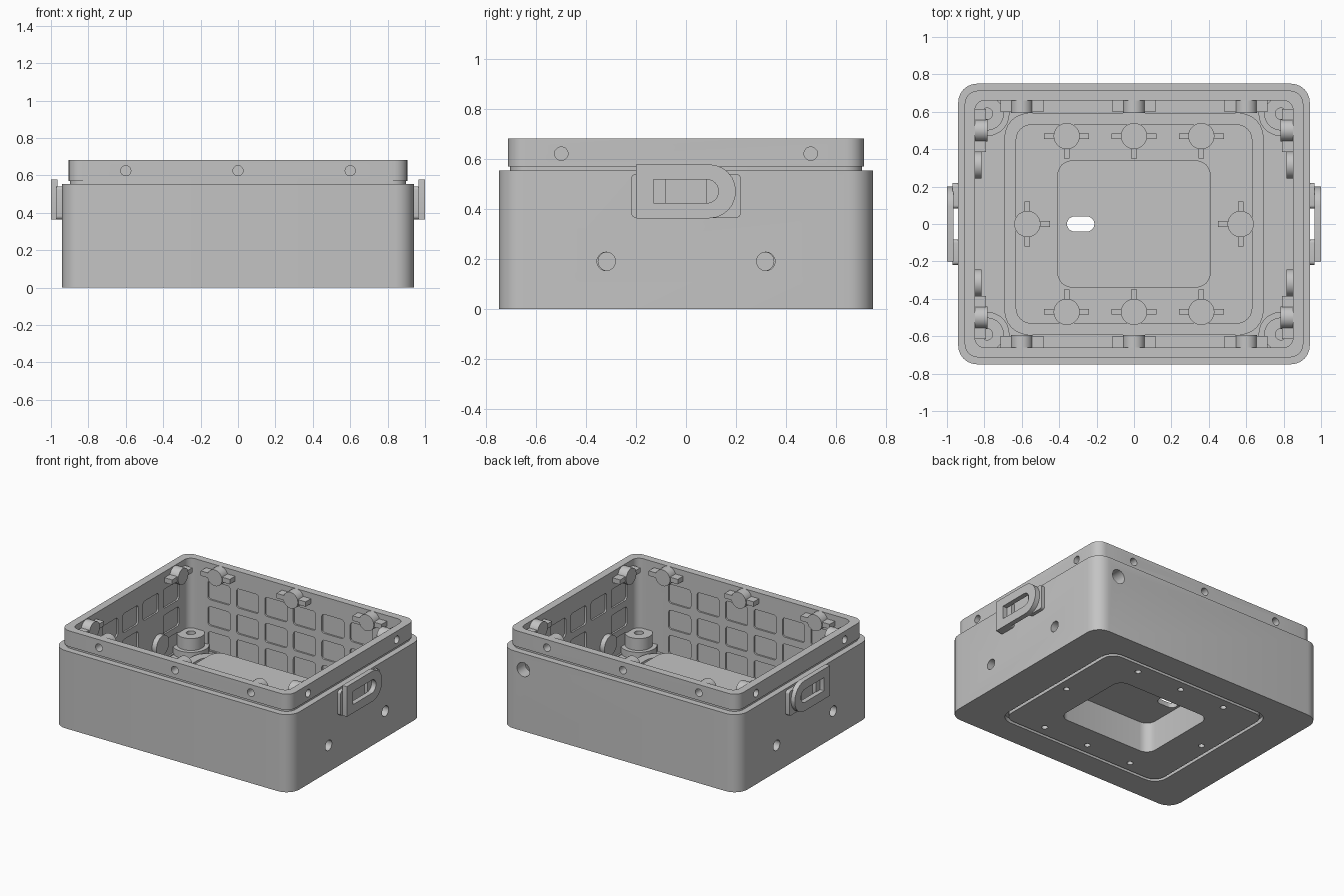
import bpy, bmesh
from math import pi, cos, sin
from mathutils import Matrix, Vector

cube = bpy.data.objects.get("Cube")
if cube:
    bpy.data.objects.remove(cube, do_unlink=True)

grey = bpy.data.materials.new("plain_grey")
grey.use_nodes = True
colour = (0.55, 0.55, 0.55, 1)
grey.diffuse_color = colour
grey.node_tree.nodes["Principled BSDF"].inputs["Base Color"].default_value = colour

TURN = {"Z": Matrix.Identity(4),
        "Y": Matrix.Rotation(pi / 2, 4, "X"),
        "X": Matrix.Rotation(pi / 2, 4, "Z") @ Matrix.Rotation(pi / 2, 4, "X")}


def frame(x, y, z, axis="Z"):
    """Local z runs along the given axis."""
    return Matrix.Translation((x, y, z)) @ TURN[axis]


def outline(hx, hy, right, left, steps=6):
    """Rounded rectangle with separate radii for its two ends."""
    points = []
    for k, (sx, sy) in enumerate([(1, 1), (-1, 1), (-1, -1), (1, -1)]):
        r = right if sx > 0 else left
        for i in range(steps + 1):
            a = (k + i / steps) * pi / 2
            points.append((sx * (hx - r) + r * cos(a), sy * (hy - r) + r * sin(a)))
    return points


def circle(r, steps=28):
    return [(r * cos(i * 2 * pi / steps), r * sin(i * 2 * pi / steps)) for i in range(steps)]


def skin(bm, layers, at, ring=False):
    """Join a stack of (outline, height) layers, capped or closed into a ring."""
    loops = [[bm.verts.new(at @ Vector((x, y, z))) for x, y in pts] for pts, z in layers]
    pairs = list(zip(loops, loops[1:]))
    if ring:
        pairs.append((loops[-1], loops[0]))
    else:
        bm.faces.new(loops[0])
        bm.faces.new(loops[-1])
    for a, b in pairs:
        for i in range(len(a)):
            j = (i + 1) % len(a)
            bm.faces.new((a[i], a[j], b[j], b[i]))


def loft(bm, sections, at=Matrix.Identity(4), ring=False):
    """Sections are (half width, half depth, radius, height[, left radius])."""
    layers = [(outline(hx, hy, r, left[0] if left else r), z)
              for hx, hy, r, z, *left in sections]
    skin(bm, layers, at, ring)


def slab(bm, hx, hy, r, low, high, at=Matrix.Identity(4)):
    loft(bm, [(hx, hy, r, low), (hx, hy, r, high)], at)


def turned(bm, profile, at):
    """Round part from (radius, height) pairs."""
    skin(bm, [(circle(r), z) for r, z in profile], at)


def box(bm, sx, sy, sz, at):
    bmesh.ops.create_cube(bm, size=1, matrix=at @ Matrix.Diagonal((sx, sy, sz, 1)))


def build(name, bm):
    bmesh.ops.recalc_face_normals(bm, faces=bm.faces)
    mesh = bpy.data.meshes.new(name)
    bm.to_mesh(mesh)
    bm.free()
    obj = bpy.data.objects.new(name, mesh)
    bpy.context.collection.objects.link(obj)
    mesh.materials.append(grey)
    return obj


def finish(name, bm, cutter=None):
    """Make the part, cut its holes, then smooth only its curved areas."""
    obj = build(name, bm)
    bpy.ops.object.select_all(action="DESELECT")
    obj.select_set(True)
    bpy.context.view_layer.objects.active = obj
    if cutter:
        mod = obj.modifiers.new("cut", "BOOLEAN")
        mod.operation, mod.object, mod.solver = "DIFFERENCE", cutter, "MANIFOLD"
        bpy.ops.object.modifier_apply(modifier=mod.name)
        bpy.data.objects.remove(cutter, do_unlink=True)
    bpy.ops.object.shade_smooth_by_angle(angle=0.5)


CORNERS = [(sx, sy) for sx in (-1, 1) for sy in (-1, 1)]
# floor bosses: position and outward direction
FLOOR = [(x, s * 0.47, (0, s)) for x in (-0.36, 0, 0.36) for s in (-1, 1)]
FLOOR += [(s * 0.57, 0, (s, 0)) for s in (-1, 1)]
# lid clips: frame on the wall, and sign of the outward local z
CLIPS = [(frame(x, s * 0.66, 0.625, "Y"), -s) for x in (-0.6, 0, 0.6) for s in (-1, 1)]
CLIPS += [(frame(s * 0.85, y, 0.622, "X"), s) for y in (-0.5, 0.5) for s in (-1, 1)]

# holes, bottom groove and wall pockets of the shell
bm = bmesh.new()
slab(bm, 0.375, 0.305, 0.07, -0.1, 0.1)
loft(bm, [(0.668, 0.568, 0.1, -0.1), (0.668, 0.568, 0.1, 0.03),
          (0.645, 0.545, 0.08, 0.03), (0.645, 0.545, 0.08, -0.1)], ring=True)
for x, y, _ in FLOOR:
    turned(bm, [(0.02, -0.1), (0.02, 0.1)], frame(x, y, 0))
for sx, sy in CORNERS:
    turned(bm, [(0.037, -0.02 * sx), (0.037, 0.2 * sx)],
           frame(sx * 0.85, sy * 0.32, 0.19, "X"))
for at, s in CLIPS:
    turned(bm, [(0.027, -0.03 * s), (0.027, 0.15 * s)], at)
turned(bm, [(0.05, -0.2), (0.05, 0.2)], frame(0.76, 0.7, 0.44, "Y"))
for s in (-1, 1):
    for row, z in enumerate((0.49, 0.305, 0.125)):
        for i in range(6):
            slab(bm, 0.088, 0.068, 0.02, -0.012, 0.012,
                 frame((i - 2.5) * 0.225 - 0.05, s * 0.66, z, "Y"))
        for i in range(-2, 3):
            if row == 0 or abs(i) != 1:
                slab(bm, 0.088, 0.068, 0.02, -0.012, 0.012,
                     frame(s * 0.85, i * 0.23, z, "X"))
holes = build("shell_cutter", bm)
holes.hide_render = True

# box shell with a stepped lip
bm = bmesh.new()
loft(bm, [(0.94, 0.75, 0.1, 0), (0.94, 0.75, 0.1, 0.555),
          (0.898, 0.705, 0.07, 0.555), (0.898, 0.705, 0.07, 0.57),
          (0.905, 0.713, 0.07, 0.57), (0.905, 0.713, 0.07, 0.683),
          (0.85, 0.66, 0.05, 0.683), (0.85, 0.66, 0.05, 0.05)])
finish("box_shell", bm, holes)

# raised centre over the bottom recess, with a cable slot
bm = bmesh.new()
slab(bm, 0.073, 0.04, 0.039, 0.1, 0.3, frame(-0.285, 0, 0))
slot = build("slot_cutter", bm)
slot.hide_render = True
bm = bmesh.new()
loft(bm, [(0.41, 0.34, 0.08, 0.25), (0.41, 0.34, 0.08, 0.05),
          (0.375, 0.305, 0.07, 0.05), (0.375, 0.305, 0.07, 0.215)])
finish("raised_floor", bm, slot)

# rib above the bottom groove
bm = bmesh.new()
loft(bm, [(0.693, 0.593, 0.13, 0.04), (0.693, 0.593, 0.13, 0.085),
          (0.63, 0.53, 0.08, 0.085), (0.63, 0.53, 0.08, 0.04)], ring=True)
finish("floor_rib", bm)

# floor bosses, hollow from below, with three fins each
bosses, fins = bmesh.new(), bmesh.new()
for x, y, outward in FLOOR:
    turned(bosses, [(0.07, 0.13), (0.07, 0.04), (0.02, 0.04), (0.02, 0.09)],
           frame(x, y, 0))
    for dx, dy in ((1, 0), (-1, 0), (0, 1), (0, -1)):
        if (dx, dy) != outward:
            box(fins, 0.07 if dx else 0.03, 0.07 if dy else 0.03, 0.08,
                frame(x + dx * 0.085, y + dy * 0.085, 0.08))
finish("floor_bosses", bosses)
finish("boss_fins", fins)

# corner posts and side wall bosses
posts, feet, sides = bmesh.new(), bmesh.new(), bmesh.new()
for sx, sy in CORNERS:
    at = frame(sx * 0.786, sy * 0.59, 0)
    turned(posts, [(0.09, 0.04), (0.09, 0.185), (0.03, 0.185), (0.03, 0.12)], at)
    turned(feet, [(0.12, 0.04), (0.12, 0.1)], at)
    turned(sides, [(0.072, -0.035 * sx), (0.072, 0.02 * sx),
                   (0.037, 0.02 * sx), (0.037, -0.02 * sx)],
           frame(sx * 0.85, sy * 0.315, 0.19, "X"))
finish("corner_posts", posts)
finish("corner_post_feet", feet)
finish("side_bosses", sides)

# lid screw clips with wings
clips, wings = bmesh.new(), bmesh.new()
for at, s in CLIPS:
    turned(clips, [(0.058, -0.067 * s), (0.058, 0.03 * s),
                   (0.027, 0.03 * s), (0.027, -0.03 * s)], at)
    for w in (-1, 1):
        box(wings, 0.07, 0.035, 0.07, at @ Matrix.Translation((w * 0.08, 0, -s * 0.025)))
finish("lid_clips", clips)
finish("clip_wings", wings)

# side latches: slotted plate on two spacers
for side, s in (("right", -1), ("left", 1)):
    bm = bmesh.new()
    loft(bm, [(0.2, 0.108, 0.107, -0.0175, 0.002), (0.2, 0.108, 0.107, 0.0175, 0.002),
              (0.13, 0.047, 0.046, 0.0175, 0.002), (0.13, 0.047, 0.046, -0.0175, 0.002)],
         frame(s * 0.9825, 0, 0.471, "X"), ring=True)
    finish(side + "_latch_plate", bm)
    bm = bmesh.new()
    for w in (-1, 1):
        slab(bm, 0.068, 0.088, 0.018, -0.02, 0.015, frame(s * 0.95, w * 0.151, 0.453, "X"))
    finish(side + "_latch_spacers", bm)
